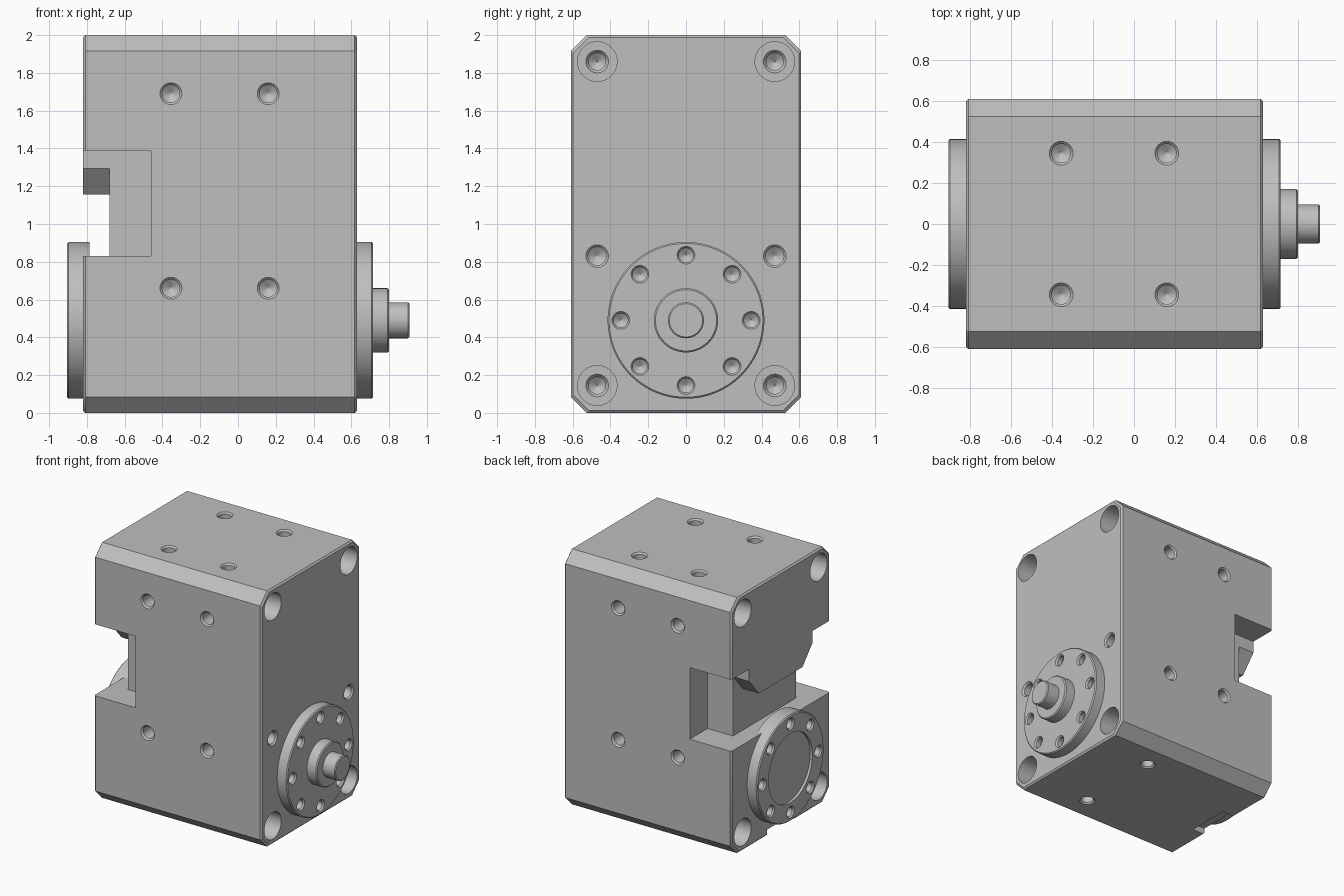
import bpy
import bmesh
from math import cos, sin, pi
from mathutils import Vector

cube = bpy.data.objects.get("Cube")
if cube:
    bpy.data.objects.remove(cube, do_unlink=True)

metal = bpy.data.materials.new("machined grey")
metal.use_nodes = True
metal.diffuse_color = (0.52, 0.52, 0.52, 1)
metal.node_tree.nodes["Principled BSDF"].inputs["Base Color"].default_value = metal.diffuse_color

BACK, FRONT = -0.82, 0.63      # end faces of the housing along x
AXIS_Z = 0.49                  # height of the output axis


def finish(bm, name):
    bmesh.ops.recalc_face_normals(bm, faces=bm.faces)
    mesh = bpy.data.meshes.new(name)
    bm.to_mesh(mesh)
    bm.free()
    mesh.materials.append(metal)
    obj = bpy.data.objects.new(name, mesh)
    bpy.context.collection.objects.link(obj)
    return obj


def loft(name, sections):
    """Skin matching rings of points and cap both ends."""
    bm = bmesh.new()
    rings = [[bm.verts.new(p) for p in s] for s in sections]
    for a, b in zip(rings, rings[1:]):
        for i in range(len(a)):
            j = (i + 1) % len(a)
            bm.faces.new((a[i], a[j], b[j], b[i]))
    bm.faces.new(rings[0])
    bm.faces.new(rings[-1])
    return finish(bm, name)


def turned(name, profile, place, direction, sides=32):
    """Turn (radius, height) steps about a direction starting at place."""
    turn = Vector((0, 0, 1)).rotation_difference(Vector(direction))
    sections = []
    for r, h in profile:
        ring = [Vector((r * cos(2 * pi * i / sides), r * sin(2 * pi * i / sides), h))
                for i in range(sides)]
        sections.append([turn @ p + Vector(place) for p in ring])
    return loft(name, sections)


def prism(name, yz, x0, x1):
    return loft(name, [[(x, y, z) for y, z in yz] for x in (x0, x1)])


def box(name, x0, x1, y0, y1, z0, z1):
    return prism(name, [(y0, z0), (y1, z0), (y1, z1), (y0, z1)], x0, x1)


def cut(target, cutters):
    for c in cutters:
        c.hide_render = True
        mod = target.modifiers.new("cut", 'BOOLEAN')
        mod.operation = 'DIFFERENCE'
        mod.solver = 'EXACT'
        mod.object = c
    bpy.context.view_layer.update()
    graph = bpy.context.evaluated_depsgraph_get()
    mesh = bpy.data.meshes.new_from_object(target.evaluated_get(graph))
    target.modifiers.clear()
    target.data = mesh
    for c in cutters:
        bpy.data.objects.remove(c, do_unlink=True)


def hole(place, direction, r, depth=0.16):
    """Blind drilled hole with a small countersink and a conical end."""
    steps = [(r, 0.03), (r, 0), (r * 0.8, -0.012), (r * 0.8, -depth), (0.004, -depth - r * 0.5)]
    return turned("drill", steps, place, direction, 24)


def counterbore(place, direction):
    steps = [(0.105, 0.03), (0.105, -0.22), (0.06, -0.221), (0.045, -0.24),
             (0.045, -0.36), (0.004, -0.39)]
    return turned("counterbore", steps, place, direction, 32)


def bolt_circle(x, direction):
    return [hole((x, 0.345 * cos(k * pi / 4), AXIS_Z + 0.345 * sin(k * pi / 4)),
                 direction, 0.047, 0.05) for k in range(8)]


# Housing: chamfered block with softened end rims
def outline(x, inset):
    w, h, c = 0.61 - inset, 1 - inset, 0.085
    quarter = [(w, h - c), (w - c, h)]
    pts = quarter + [(-y, z) for y, z in reversed(quarter)]
    pts += [(-y, -z) for y, z in pts]
    return [(x, y, z + 1) for y, z in pts]


housing = loft("housing", [outline(BACK, 0.012), outline(BACK + 0.012, 0),
                           outline(FRONT - 0.012, 0), outline(FRONT, 0.012)])

# Side notches, recess under the hanging ledge, and bottom slot
half = [(0.7, 0.83), (0.7, 1.39), (0.39, 1.39), (0.39, 1.295), (0.27, 1.155)]
ledge = half + [(-y, z) for y, z in reversed(half)]
cutters = [prism("ledge_cut", ledge, -1, -0.68),
           box("slot_cut", -1, -0.71, -0.17, 0.17, -0.1, 0.05)]
for y0, y1 in ((0.39, 0.7), (-0.7, -0.39)):
    cutters.append(box("notch_cut", -1, -0.46, y0, y1, 0.83, 1.39))

# Drilled holes in every face
for s in (-1, 1):
    for x in (-0.355, 0.16):
        for z in (0.66, 1.69):
            cutters.append(hole((x, s * 0.61, z), (0, s, 0), 0.058))
        cutters.append(hole((x, s * 0.345, 2), (0, 0, 1), 0.058))
    cutters.append(hole((0.16, s * 0.345, 0), (0, 0, -1), 0.058))
    cutters.append(hole((FRONT, s * 0.47, 0.83), (1, 0, 0), 0.06))
    for z in (0.145, 1.86):
        cutters.append(counterbore((FRONT, s * 0.47, z), (1, 0, 0)))
        cutters.append(counterbore((BACK, s * 0.47, z), (-1, 0, 0)))
cut(housing, cutters)

# Output flange with stepped shaft
output_flange = turned("output_flange", [(0.415, -0.02), (0.415, 0.077), (0.407, 0.085)],
                       (FRONT, 0, AXIS_Z), (1, 0, 0), 96)
cut(output_flange, bolt_circle(FRONT + 0.085, (1, 0, 0)))
shaft = turned("output_shaft", [(0.17, 0.06), (0.17, 0.162), (0.162, 0.17), (0.095, 0.17),
                                (0.095, 0.27), (0.088, 0.277)],
               (FRONT, 0, AXIS_Z), (1, 0, 0), 64)

# Rear flange with a shallow central recess
rear_flange = turned("rear_flange", [(0.415, -0.035), (0.415, 0.077), (0.407, 0.085)],
                     (BACK, 0, AXIS_Z), (-1, 0, 0), 96)
recess = turned("recess_cut", [(0.27, 0.065), (0.27, 0.12)],
                (BACK, 0, AXIS_Z), (-1, 0, 0), 64)
cut(rear_flange, bolt_circle(BACK - 0.085, (-1, 0, 0)) + [recess])

# Smooth shading with crisp edges
bpy.ops.object.select_all(action='DESELECT')
for part in (housing, output_flange, shaft, rear_flange):
    part.select_set(True)
    bpy.context.view_layer.objects.active = part
bpy.ops.object.shade_smooth_by_angle(angle=pi / 6)
